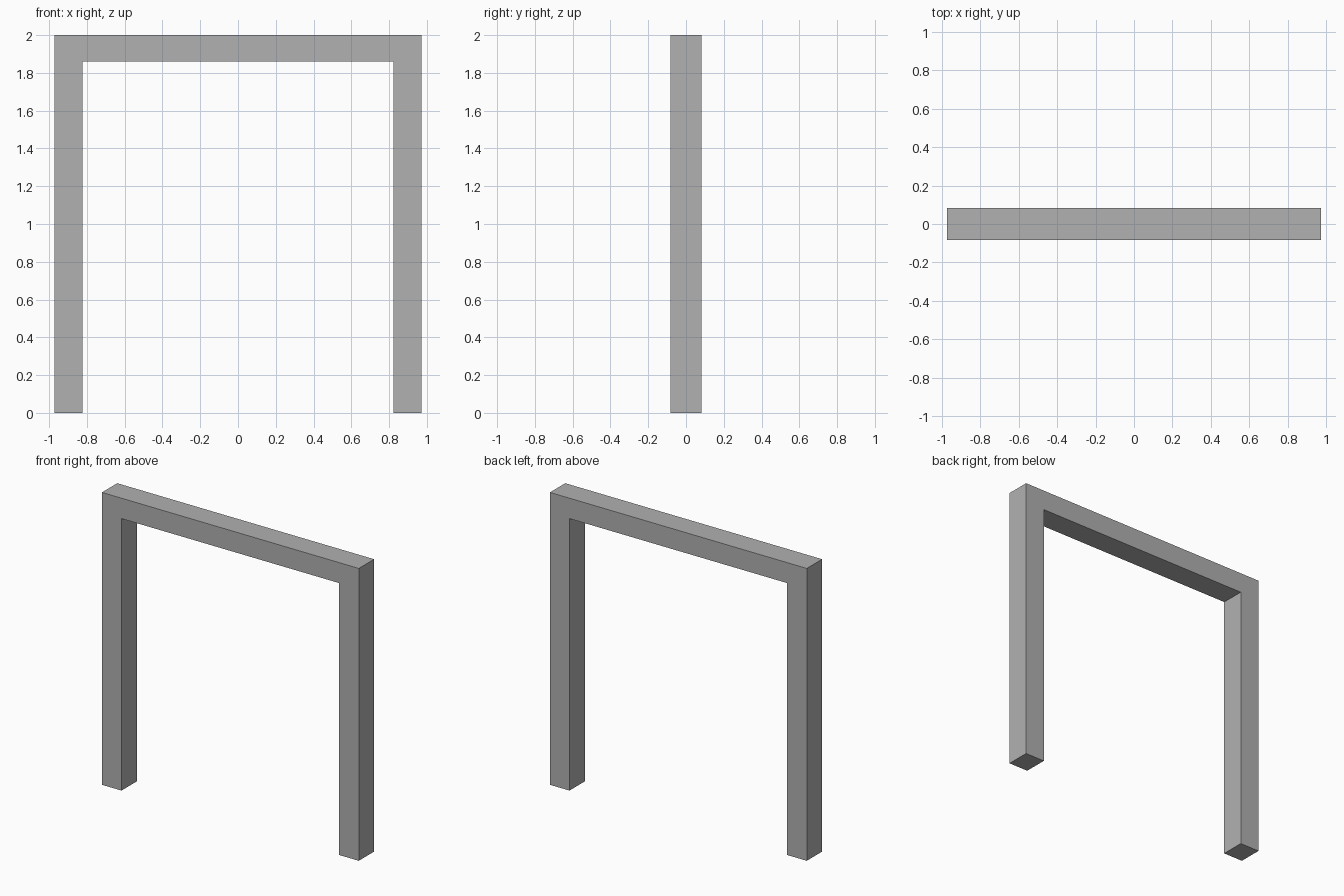
import bpy, bmesh

if "Cube" in bpy.data.objects:
    bpy.data.objects.remove(bpy.data.objects["Cube"])

# Overall sizes
OUTER, INNER = 0.972, 0.824   # half widths, outside and opening
TOP, LINTEL = 2.0, 1.86       # full height, underside of the top beam
DEPTH = 0.165

# Door frame: one arch-shaped profile extruded front to back
half = [(INNER, LINTEL), (INNER, 0), (OUTER, 0), (OUTER, TOP)]
profile = half + [(-x, z) for x, z in reversed(half)]

bm = bmesh.new()
face = bm.faces.new([bm.verts.new((x, -DEPTH / 2, z)) for x, z in profile])
extruded = bmesh.ops.extrude_face_region(bm, geom=[face], use_keep_orig=True)
verts = [g for g in extruded["geom"] if isinstance(g, bmesh.types.BMVert)]
bmesh.ops.translate(bm, verts=verts, vec=(0, DEPTH, 0))
bmesh.ops.recalc_face_normals(bm, faces=bm.faces)

mesh = bpy.data.meshes.new("door_frame")
bm.to_mesh(mesh)
bm.free()
bpy.context.collection.objects.link(bpy.data.objects.new("door_frame", mesh))

# Dark grey finish
grey = bpy.data.materials.new("dark_grey")
grey.diffuse_color = (0.44, 0.44, 0.44, 1)
grey.use_nodes = True
grey.node_tree.nodes["Principled BSDF"].inputs["Base Color"].default_value = grey.diffuse_color
mesh.materials.append(grey)
